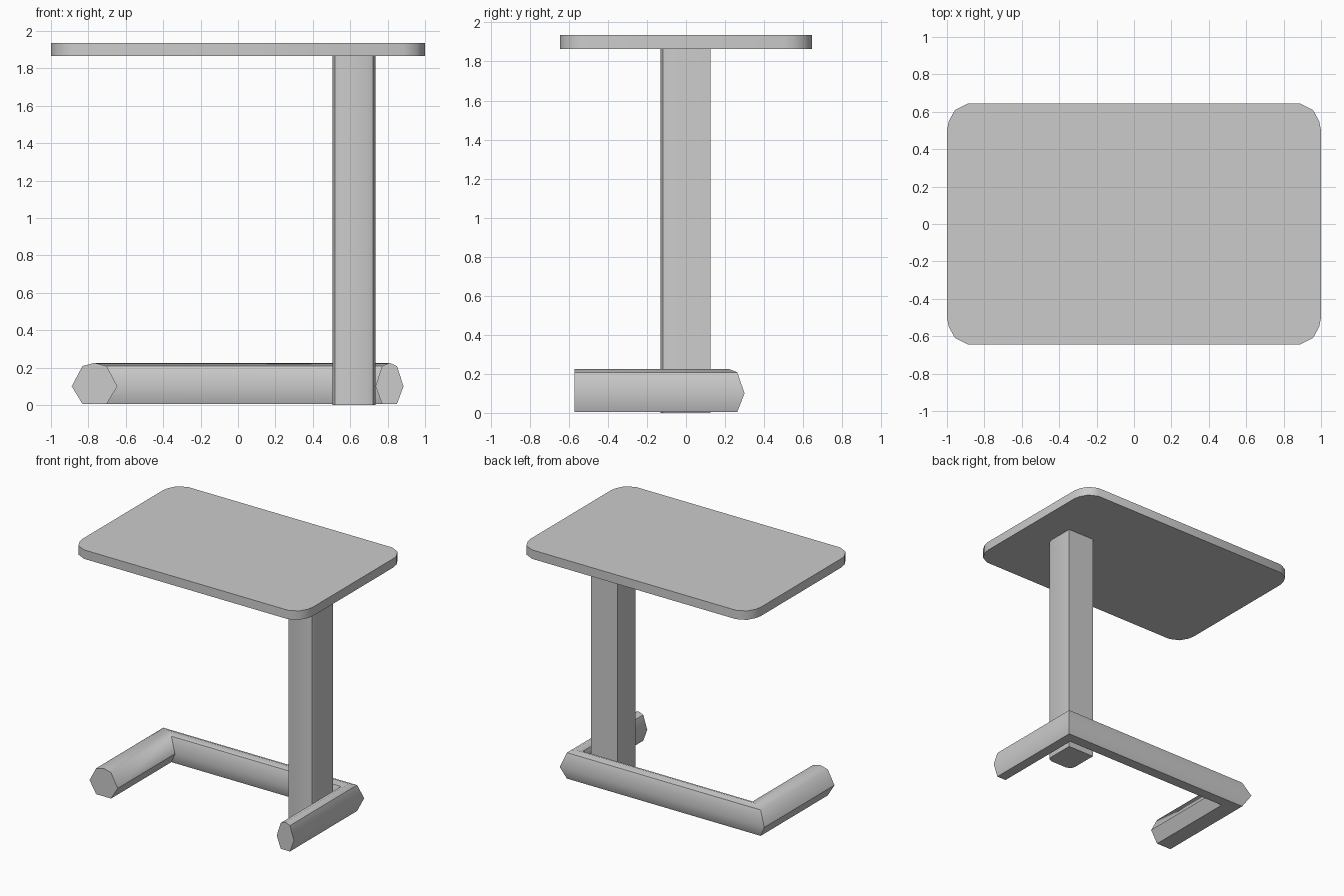
import bpy

if "Cube" in bpy.data.objects:
    bpy.data.objects.remove(bpy.data.objects["Cube"])


def make_object(name, verts, faces, angle):
    mesh = bpy.data.meshes.new(name)
    mesh.from_pydata(verts, [], faces)
    obj = bpy.data.objects.new(name, mesh)
    bpy.context.collection.objects.link(obj)
    bpy.ops.object.select_all(action='DESELECT')
    obj.select_set(True)
    bpy.context.view_layer.objects.active = obj
    bpy.ops.object.mode_set(mode='EDIT')
    bpy.ops.mesh.select_all(action='SELECT')
    bpy.ops.mesh.normals_make_consistent(inside=False)
    bpy.ops.object.mode_set(mode='OBJECT')
    bpy.ops.object.shade_smooth_by_angle(angle=angle)
    return obj


def loft(name, rings, closed_ends=True, angle=0.7):
    """Skin a list of rings with equal point counts and cap both ends."""
    n = len(rings[0])
    verts = [p for ring in rings for p in ring]
    faces = []
    for r in range(len(rings) - 1):
        for i in range(n):
            j = (i + 1) % n
            faces.append((r * n + i, r * n + j, (r + 1) * n + j, (r + 1) * n + i))
    if closed_ends:
        faces.append(tuple(range(n)))
        faces.append(tuple(range((len(rings) - 1) * n, len(rings) * n)))
    return make_object(name, verts, faces, angle)


def prism(name, outline, z0, z1):
    return loft(name, [[(x, y, z) for x, y in outline] for z in (z0, z1)])


# Table top: rectangle with faceted rounded corners, one corner mirrored round
corner = [(1.0, 0.50), (0.99, 0.55), (0.957, 0.61), (0.885, 0.645)]
half = corner + [(-x, y) for x, y in reversed(corner)]
prism("table_top", half + [(-x, -y) for x, y in half], 1.865, 1.935)

# Column: square back corners, rounded front corners
cx = 0.62
side = [(0.115, 0.125), (0.115, -0.085), (0.102, -0.117), (0.07, -0.13)]
prism("column", [(cx + x, y) for x, y in side]
      + [(cx - x, y) for x, y in reversed(side)], 0.0, 1.865)

# Base: seven-sided tube swept in a U, mitred at both back corners
section = [(-1, 0.10), (-0.53, 0.208), (0, 0.225), (0.53, 0.208),
           (1, 0.10), (0.53, 0.005), (-0.53, 0.005)]
path = [(-0.767, -0.57, -0.122, 0), (-0.767, 0.22, -0.122, 0.08),
        (0.81, 0.22, 0.075, 0.08), (0.81, -0.57, 0.075, 0)]
loft("base_tube", [[(x + u * wx, y + u * wy, z) for u, z in section]
                   for x, y, wx, wy in path], angle=0.85)
